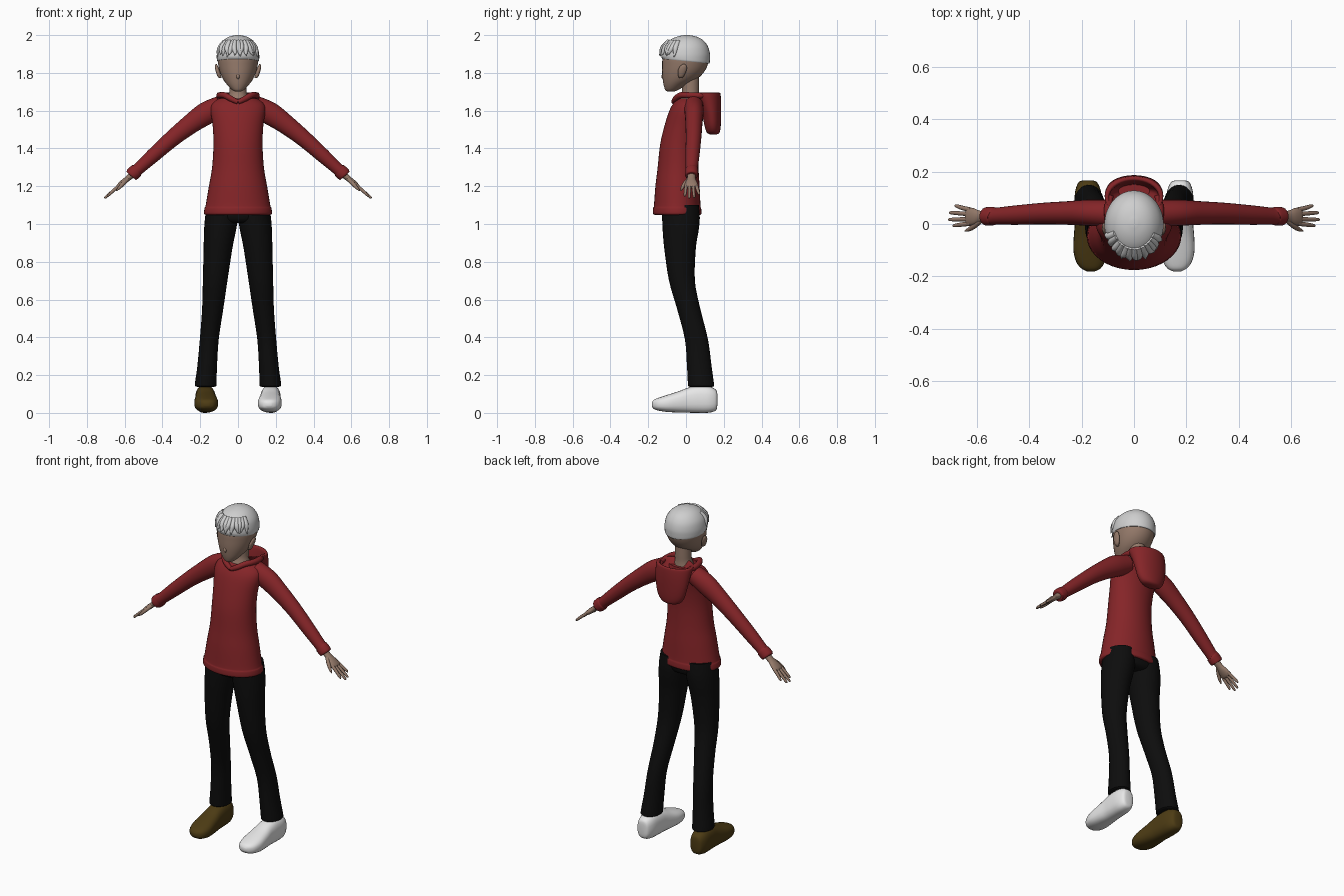
import bpy, bmesh, math, random
from mathutils import Vector

random.seed(4)


def material(name, r, g, b):
    m = bpy.data.materials.new(name)
    m.diffuse_color = (r, g, b, 1)
    return m


RED = material("red cloth", 0.235, 0.018, 0.021)
BLACK = material("black cloth", 0.004, 0.004, 0.004)
SKIN = material("skin", 0.30, 0.195, 0.145)
HAIR = material("silver hair", 0.62, 0.62, 0.62)
WHITE = material("white leather", 0.86, 0.86, 0.86)
BROWN = material("brown leather", 0.075, 0.045, 0.007)


def smooth_rows(rows, n):
    """Catmull-Rom interpolation of rows of numbers."""
    out = []
    for i in range(len(rows) - 1):
        p0, p1, p2 = rows[max(i - 1, 0)], rows[i], rows[i + 1]
        p3 = rows[min(i + 2, len(rows) - 1)]
        for k in range(n):
            t = k / n
            out.append([0.5 * (2 * b + (c - a) * t + (2 * a - 5 * b + 4 * c - d) * t * t
                               + (3 * b - a - 3 * c + d) * t ** 3)
                        for a, b, c, d in zip(p0, p1, p2, p3)])
    out.append(list(rows[-1]))
    return out


def loft(name, rows, mat, up=None, u=(0, 1, 0), n=4, seg=24, power=2.0):
    """Skin rings (x, y, z, side radius, u radius) along a path; 'up' fixes the ring normal."""
    rows = smooth_rows(rows, n)
    pts = [Vector(r[:3]) for r in rows]
    bm = bmesh.new()
    rings = []
    for i, r in enumerate(rows):
        t = Vector(up) if up else (pts[min(i + 1, len(pts) - 1)] - pts[max(i - 1, 0)]).normalized()
        v = Vector(u).cross(t).normalized()
        w = t.cross(v)
        ring = []
        for k in range(seg):
            a = 2 * math.pi * k / seg
            c, s = math.cos(a), math.sin(a)
            c = math.copysign(abs(c) ** (2 / power), c)
            s = math.copysign(abs(s) ** (2 / power), s)
            ring.append(bm.verts.new(pts[i] + v * c * max(r[3], .0005) + w * s * max(r[4], .0005)))
        rings.append(ring)
    for a, b in zip(rings, rings[1:]):
        for k in range(seg):
            bm.faces.new((a[k], a[(k + 1) % seg], b[(k + 1) % seg], b[k]))
    bm.faces.new(rings[0])
    bm.faces.new(rings[-1])
    bmesh.ops.recalc_face_normals(bm, faces=bm.faces[:])
    me = bpy.data.meshes.new(name)
    bm.to_mesh(me)
    bm.free()
    me.materials.append(mat)
    ob = bpy.data.objects.new(name, me)
    bpy.context.collection.objects.link(ob)
    bpy.ops.object.select_all(action='DESELECT')
    ob.select_set(True)
    bpy.context.view_layer.objects.active = ob
    bpy.ops.object.shade_smooth_by_angle(angle=math.radians(50))
    return ob


def stack(name, rows, mat, x=0, **kw):
    """Horizontal rings given as (z, y min, y max, half width[, x])."""
    full = [((r[4] if len(r) > 4 else 0) * (x or 1), (r[1] + r[2]) / 2, r[0], r[3], (r[2] - r[1]) / 2)
            for r in rows]
    return loft(name, full, mat, up=(0, 0, 1), **kw)


def flip(rows, s):
    return [(s * r[0],) + tuple(r[1:]) for r in rows]


# Hoodie body with hem
stack("hoodie_body", [
    (1.048, -.165, .074, .170), (1.056, -.175, .082, .180), (1.085, -.174, .080, .177),
    (1.095, -.170, .077, .172), (1.20, -.162, .072, .154), (1.30, -.150, .066, .137),
    (1.42, -.137, .064, .130), (1.52, -.114, .072, .134), (1.60, -.088, .086, .145),
    (1.64, -.066, .090, .135), (1.665, -.045, .088, .10)], RED, seg=40)

# Hood hanging on the back: outer bag, rim and inner hollow
stack("hood", [
    (1.475, .125, .165, .025), (1.485, .110, .178, .060), (1.52, .098, .184, .085),
    (1.58, .085, .186, .100), (1.64, .060, .186, .108), (1.685, .030, .183, .112),
    (1.695, .025, .178, .108), (1.69, .040, .165, .095), (1.64, .080, .155, .085),
    (1.58, .10, .15, .06)], RED, seg=36)

# Head and neck
stack("neck", [(1.60, -.05, .08, .075), (1.65, -.038, .075, .060), (1.69, -.022, .07, .047),
               (1.73, -.02, .07, .045), (1.79, -.02, .07, .045)], SKIN)
stack("head", [
    (1.702, -.100, -.060, .016), (1.710, -.110, -.040, .032), (1.735, -.118, .000, .056),
    (1.765, -.123, .055, .078), (1.80, -.126, .092, .094), (1.84, -.126, .114, .104),
    (1.88, -.124, .121, .107), (1.93, -.11, .11, .095)], SKIN, seg=36)
loft("nose", [(0, -.118, 1.80, .005, .004), (0, -.124, 1.78, .009, .007),
              (0, -.118, 1.765, .004, .003)], SKIN, up=(0, 0, 1), seg=12)

# Hair cap, lower at the back than at the front
cap = stack("hair_cap", [
    (1.862, -.126, .122, .109), (1.87, -.129, .126, .112), (1.90, -.130, .127, .112),
    (1.94, -.117, .116, .102), (1.972, -.088, .092, .078), (1.991, -.050, .058, .048),
    (2.0, -.010, .018, .012)], HAIR, seg=36)
for v in cap.data.vertices:
    if v.co.z < 1.885:
        v.co.z -= v.co.y * 0.1 * min(1, (1.885 - v.co.z) / .015)

# Fringe locks flicking outwards
for i in range(13):
    a = math.radians(-66 + 11 * i + random.uniform(-3, 3))
    tip = 1.12 + random.uniform(-.03, .06)
    drop = random.uniform(-.012, .012)
    b = a + random.uniform(-.1, .1)
    loft(f"fringe_lock_{i}", [
        (.104 * math.sin(a) * .72, -.125 * math.cos(a) * .72, 1.968, .012, .012),
        (.104 * math.sin(a) * .96, -.125 * math.cos(a) * .96, 1.935, .015, .015),
        (.104 * math.sin(b) * 1.05, -.125 * math.cos(b) * 1.05, 1.91, .010, .010),
        (.104 * math.sin(b) * tip, -.125 * math.cos(b) * tip, 1.888 + drop, .001, .001)],
        HAIR, seg=8, n=3)

# Pelvis of the trousers
stack("trouser_seat", [(1.005, -.09, .04, .10), (1.02, -.118, .062, .15), (1.06, -.127, .070, .168),
                       (1.12, -.127, .060, .150)], BLACK)

LEG = [(1.10, -.125, .068, .080, .085), (1.03, -.126, .073, .087, .088), (.96, -.123, .066, .084, .096),
       (.87, -.115, .052, .076, .106), (.70, -.090, .047, .065, .121), (.55, -.047, .076, .056, .134),
       (.39, -.006, .116, .050, .152), (.25, .005, .135, .052, .163), (.155, .010, .148, .057, .171),
       (.142, .012, .148, .055, .171), (.138, .02, .14, .045, .171)]

ARM = [(.09, .040, 1.625, .055, .052), (.17, .043, 1.585, .060, .050), (.25, .042, 1.53, .052, .045),
       (.345, .040, 1.455, .044, .041), (.45, .034, 1.362, .038, .037), (.528, .030, 1.291, .032, .032),
       (.537, .030, 1.283, .037, .035), (.562, .029, 1.261, .036, .035), (.567, .029, 1.256, .028, .028)]

PALM = [(.545, .029, 1.275, .020, .023), (.585, .028, 1.240, .015, .022), (.610, .028, 1.219, .015, .032),
        (.632, .028, 1.200, .012, .035), (.640, .028, 1.193, .006, .028)]

# Finger root y, tip y, tip x, tip z
FINGERS = {"index": (.002, -.006, .690, 1.147), "middle": (.019, .017, .706, 1.136),
           "ring": (.037, .043, .703, 1.139), "little": (.054, .069, .683, 1.155)}

# Shoe sections from heel to toe: x, y, z centre, half width, half height
SHOE = [(.176, .166, .070, .018, .030), (.176, .158, .068, .036, .055), (.175, .12, .071, .050, .070),
        (.173, .06, .072, .053, .072), (.171, .01, .067, .054, .066), (.170, -.04, .058, .059, .056),
        (.168, -.10, .050, .063, .045), (.166, -.145, .046, .054, .034), (.164, -.17, .045, .036, .024),
        (.164, -.181, .045, .014, .010)]

COLLAR = [(0, -.066, 1.645, .012, .012), (.035, -.056, 1.662, .015, .015), (.070, -.030, 1.681, .016, .016),
          (.092, .010, 1.682, .016, .016), (.098, .060, 1.680, .016, .016), (.09, .11, 1.68, .012, .012)]

for side, s in (("right", -1), ("left", 1)):
    stack(f"{side}_trouser_leg", LEG, BLACK, x=s)
    loft(f"{side}_sleeve", flip(ARM, s), RED)
    loft(f"{side}_collar", flip(COLLAR, s), RED, u=(0, 0, 1), seg=14)
    loft(f"{side}_shoe", flip(SHOE, s), WHITE if s > 0 else BROWN, up=(0, -1, 0), u=(0, 0, 1), power=2.6)
    loft(f"{side}_palm", flip(PALM, s), SKIN, seg=16)
    for finger, (y0, y1, x1, z1) in FINGERS.items():
        loft(f"{side}_{finger}_finger", flip([
            (.622, y0, 1.208, .009, .009), (.655, (y0 + y1) / 2, 1.181, .0085, .0085),
            (x1 - .006, y1, z1 + .006, .0065, .0065), (x1, y1, z1, .002, .002)], s), SKIN, seg=10, n=3)
    loft(f"{side}_thumb", flip([
        (.580, .018, 1.242, .010, .010), (.605, -.005, 1.217, .011, .010),
        (.628, -.020, 1.192, .008, .008), (.645, -.027, 1.175, .002, .002)], s), SKIN, seg=10, n=3)
    # Ears lean back and out
    loft(f"{side}_ear", flip([
        (.092, -.028, 1.772, .005, .006), (.099, -.026, 1.782, .010, .015),
        (.108, -.020, 1.812, .011, .023), (.114, -.014, 1.835, .008, .018),
        (.115, -.012, 1.846, .003, .006)], s), SKIN, up=(0, 0, 1), seg=14)
